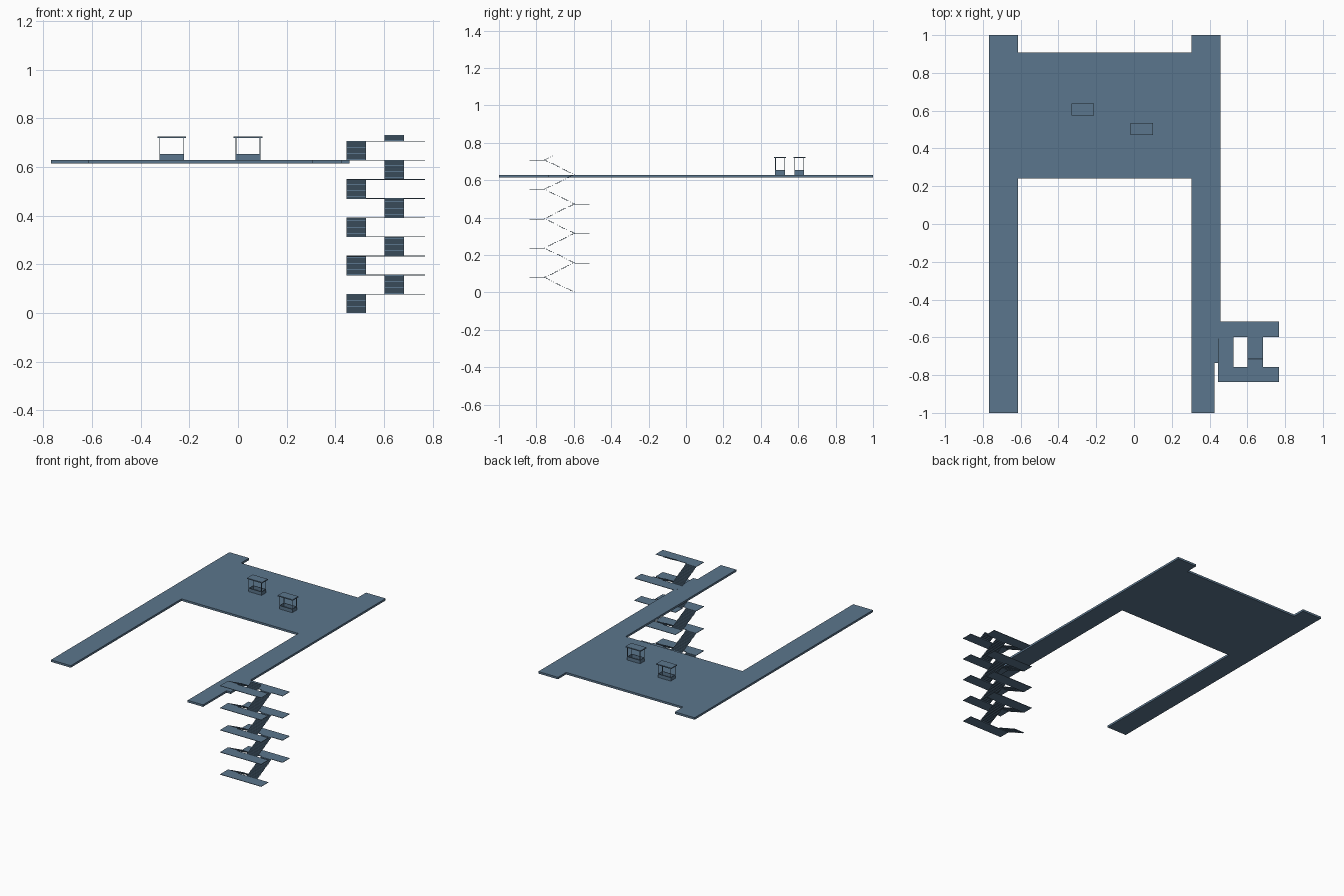
import bpy, bmesh
from mathutils import Vector

if "Cube" in bpy.data.objects:
    bpy.data.objects.remove(bpy.data.objects["Cube"])

# Slate blue used on every part
slate = bpy.data.materials.new("slate_blue")
slate.diffuse_color = (0.105, 0.181, 0.266, 1)
slate.use_nodes = True
slate.node_tree.nodes["Principled BSDF"].inputs["Base Color"].default_value = slate.diffuse_color


def prism(name, pts, offset):
    """Extrude a closed outline of 3D points along offset."""
    bm = bmesh.new()
    face = bm.faces.new([bm.verts.new(p) for p in pts])
    geo = bmesh.ops.extrude_face_region(bm, geom=[face])["geom"]
    moved = [v for v in geo if isinstance(v, bmesh.types.BMVert)]
    bmesh.ops.translate(bm, verts=moved, vec=Vector(offset))
    bmesh.ops.recalc_face_normals(bm, faces=bm.faces[:])
    me = bpy.data.meshes.new(name)
    bm.to_mesh(me)
    bm.free()
    me.materials.append(slate)
    ob = bpy.data.objects.new(name, me)
    bpy.context.collection.objects.link(ob)
    return ob


def box(name, x0, x1, y0, y1, z0, z1):
    pts = [(x0, y0, z0), (x1, y0, z0), (x1, y1, z0), (x0, y1, z0)]
    return prism(name, pts, (0, 0, z1 - z0))


# Platform slab with two long walkways
outline = [(-0.768, -1), (-0.613, -1), (-0.613, 0.242), (0.305, 0.242), (0.305, -1),
           (0.426, -1), (0.426, -0.737), (0.459, -0.737), (0.459, 1), (0.305, 1),
           (0.305, 0.909), (-0.613, 0.909), (-0.613, 1), (-0.768, 1)]
prism("platform", [(x, y, 0.614) for x, y in outline], (0, 0, 0.0145))

# Staircase: alternating flights and landings
RISE, STEPS, THICK = 0.0786, 16, 0.003
Y_BACK, Y_FRONT, DEPTH = -0.597, -0.757, 0.08


def flight(name, x0, y0, y1, z0, steps=STEPS):
    """Thin folded sheet of treads and risers."""
    dy, dz = (y1 - y0) / STEPS, RISE / STEPS
    top = []
    for i in range(steps):
        top.append((x0, y0 + i * dy, z0 + i * dz))
        top.append((x0, y0 + i * dy, z0 + (i + 1) * dz))
    if steps == STEPS:
        top.append((x0, y1, z0 + RISE))
    else:
        top.append((x0, y0 + (steps - 0.75) * dy, z0 + steps * dz))
    under = [(x, y + 0.2 * dy, max(z - 0.0015, z0)) for x, y, z in top]
    prism(name, top + under[::-1], (0.081, 0, 0))


for i in range(9):
    z = i * RISE
    top = z + RISE
    if i % 2 == 0:
        flight(f"stair_flight_{i}", 0.445, Y_BACK, Y_FRONT, z)
        y0, y1 = Y_FRONT - DEPTH, Y_FRONT
    else:
        flight(f"stair_flight_{i}", 0.602, Y_FRONT, Y_BACK, z)
        y0, y1 = Y_BACK, Y_BACK + DEPTH
    box(f"stair_landing_{i}", 0.445, 0.768, y0, y1, top - THICK, top)
# Short unfinished flight at the top
flight("stair_top_stub", 0.602, Y_FRONT, Y_BACK, 9 * RISE, 5)


# Booths: low walls, four corner posts and an overhanging roof
def booth(name, cx, cy):
    hx, hy, t = 0.051, 0.026, 0.003
    z0, z1, z2 = 0.628, 0.653, 0.718
    for s, side in ((-1, "a"), (1, "b")):
        ys = sorted((cy + s * hy, cy + s * (hy - t)))
        xs = sorted((cx + s * hx, cx + s * (hx - t)))
        box(f"{name}_long_wall_{side}", cx - hx, cx + hx, *ys, z0, z1)
        box(f"{name}_short_wall_{side}", *xs, cy - hy + t, cy + hy - t, z0, z1)
        for q, end in ((-1, "front"), (1, "back")):
            py = sorted((cy + q * hy, cy + q * (hy - t)))
            box(f"{name}_post_{side}_{end}", *xs, *py, z1, z2)
    box(f"{name}_roof", cx - 0.059, cx + 0.059, cy - 0.032, cy + 0.032, z2, 0.725)


booth("left_booth", -0.272, 0.606)
booth("right_booth", 0.041, 0.503)
